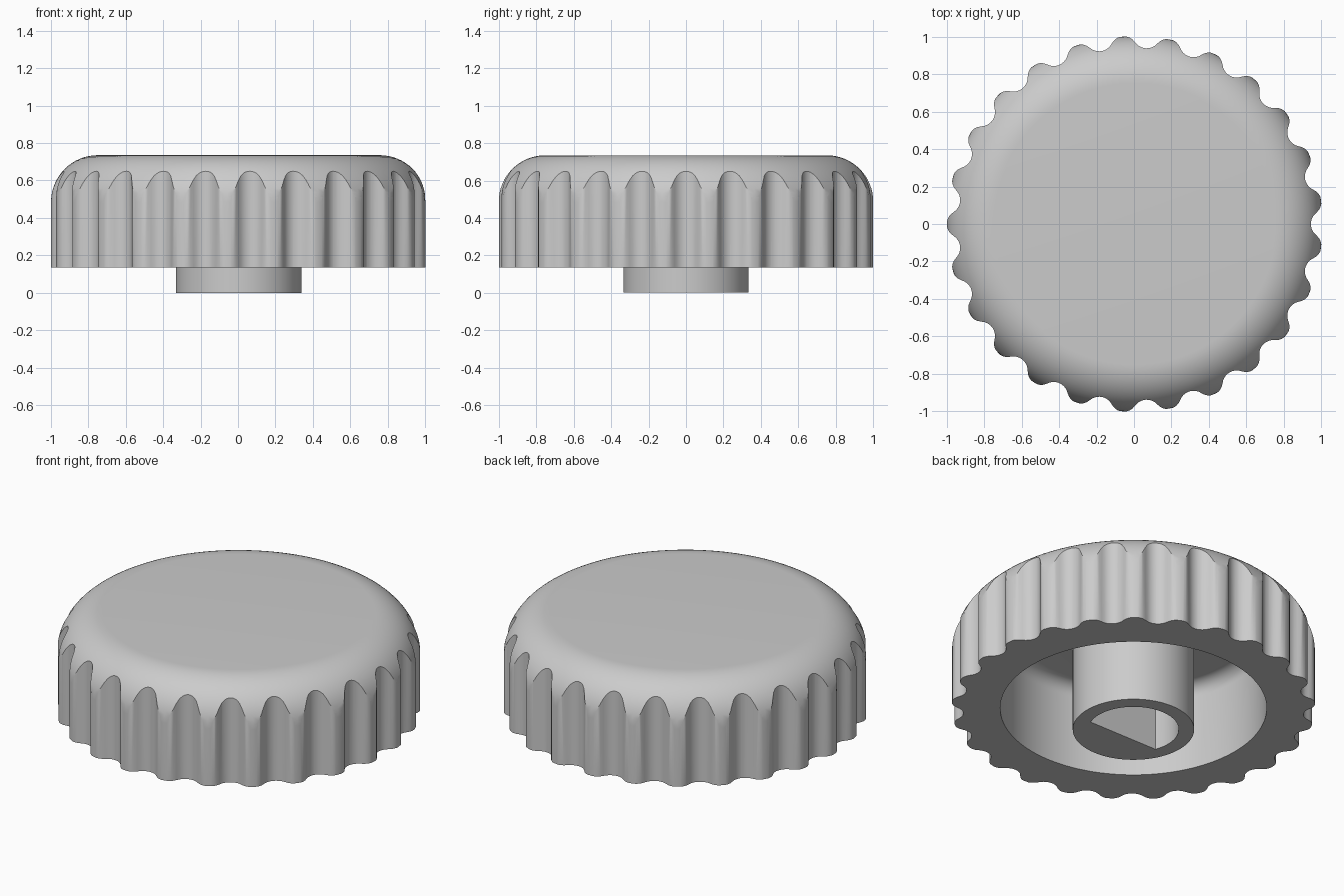
import bpy, bmesh
from math import sin, cos, pi, sqrt, radians

cube = bpy.data.objects.get("Cube")
if cube:
    bpy.data.objects.remove(cube, do_unlink=True)

GROOVES = 25
SHIFT_X = 0.004          # odd groove count: keeps the outline centred
RIM_Z, TOP_Z = 0.135, 0.735

grey = bpy.data.materials.new("light_grey")
grey.use_nodes = True
grey.diffuse_color = (0.6, 0.6, 0.6, 1)
grey.node_tree.nodes["Principled BSDF"].inputs["Base Color"].default_value = (0.6, 0.6, 0.6, 1)


def finish(bm, name):
    bmesh.ops.recalc_face_normals(bm, faces=bm.faces)
    mesh = bpy.data.meshes.new(name)
    bm.to_mesh(mesh)
    bm.free()
    mesh.materials.append(grey)
    obj = bpy.data.objects.new(name, mesh)
    obj.location.x = SHIFT_X
    bpy.context.collection.objects.link(obj)
    return obj


def arc(r, z, radius, start, end, steps):
    angles = [radians(start + (end - start) * i / steps) for i in range(steps + 1)]
    return [(r + radius * cos(a), z + radius * sin(a)) for a in angles]


def revolve(points, name, steps):
    bm = bmesh.new()
    verts = [bm.verts.new((r, 0, z)) for r, z in points]
    edges = [bm.edges.new(pair) for pair in zip(verts, verts[1:])]
    bmesh.ops.spin(bm, geom=verts + edges, cent=(0, 0, 0), axis=(0, 0, 1),
                   angle=2 * pi, steps=steps)
    bmesh.ops.remove_doubles(bm, verts=bm.verts, dist=0.0002)
    return finish(bm, name)


def prism(outline, z0, z1, name):
    bm = bmesh.new()
    face = bm.faces.new([bm.verts.new((x, y, z0)) for x, y in outline])
    top = bmesh.ops.extrude_face_region(bm, geom=[face])["geom"]
    bmesh.ops.translate(bm, vec=(0, 0, z1 - z0),
                        verts=[v for v in top if isinstance(v, bmesh.types.BMVert)])
    return finish(bm, name)


def cut(obj, cutter, operation):
    cutter.hide_render = True
    mod = obj.modifiers.new("cut", 'BOOLEAN')
    mod.object, mod.operation, mod.solver = cutter, operation, 'EXACT'
    bpy.context.view_layer.objects.active = obj
    bpy.ops.object.modifier_apply(modifier=mod.name)
    bpy.data.objects.remove(cutter, do_unlink=True)


def smooth(obj):
    bpy.ops.object.select_all(action='DESELECT')
    obj.select_set(True)
    bpy.context.view_layer.objects.active = obj
    bpy.ops.object.shade_smooth_by_angle(angle=radians(30))


# Scalloped outline: alternating tangent arcs for valleys and lobes
def grip_outline(valley=0.94, tip=1.004, per_groove=20):
    pitch = 2 * pi / GROOVES * (valley + tip) / 2
    w, h = pitch / 4, (tip - valley) / 2
    radius = (w * w + h * h) / (2 * h)
    points = []
    for i in range(GROOVES * per_groove):
        f = (i / per_groove + 0.5) % 1 - 0.5
        d = abs(f) * pitch
        if d <= w:
            r = valley + radius - sqrt(radius ** 2 - d ** 2)
        else:
            r = tip - radius + sqrt(radius ** 2 - (pitch / 2 - d) ** 2)
        a = 2 * pi * i / (GROOVES * per_groove)
        points.append((r * cos(a), r * sin(a)))
    return points


# Hollow cap with rounded shoulder, trimmed by the scalloped grip
profile = ([(0, TOP_Z)] + arc(0.752, TOP_Z - 0.25, 0.25, 90, 0, 16)
           + [(1.002, RIM_Z), (0.735, RIM_Z)]
           + arc(0.655, 0.58, 0.08, 0, 90, 8) + [(0, 0.66)])
cap = revolve(profile, "knob_cap", 200)
cut(cap, prism(grip_outline(), -0.1, 1, "grip_trim"), 'INTERSECT')
smooth(cap)

# Central shaft with a D-shaped socket
shaft = revolve([(0, 0), (0.335, 0), (0.335, 0.69), (0, 0.69)], "shaft", 96)
start = -radians(21)
socket = [(0.25 * cos(a), 0.25 * sin(a))
          for a in (start + (pi - 2 * start) * i / 60 for i in range(61))]
cut(shaft, prism(socket, -0.1, 0.55, "socket_cutter"), 'DIFFERENCE')
smooth(shaft)
